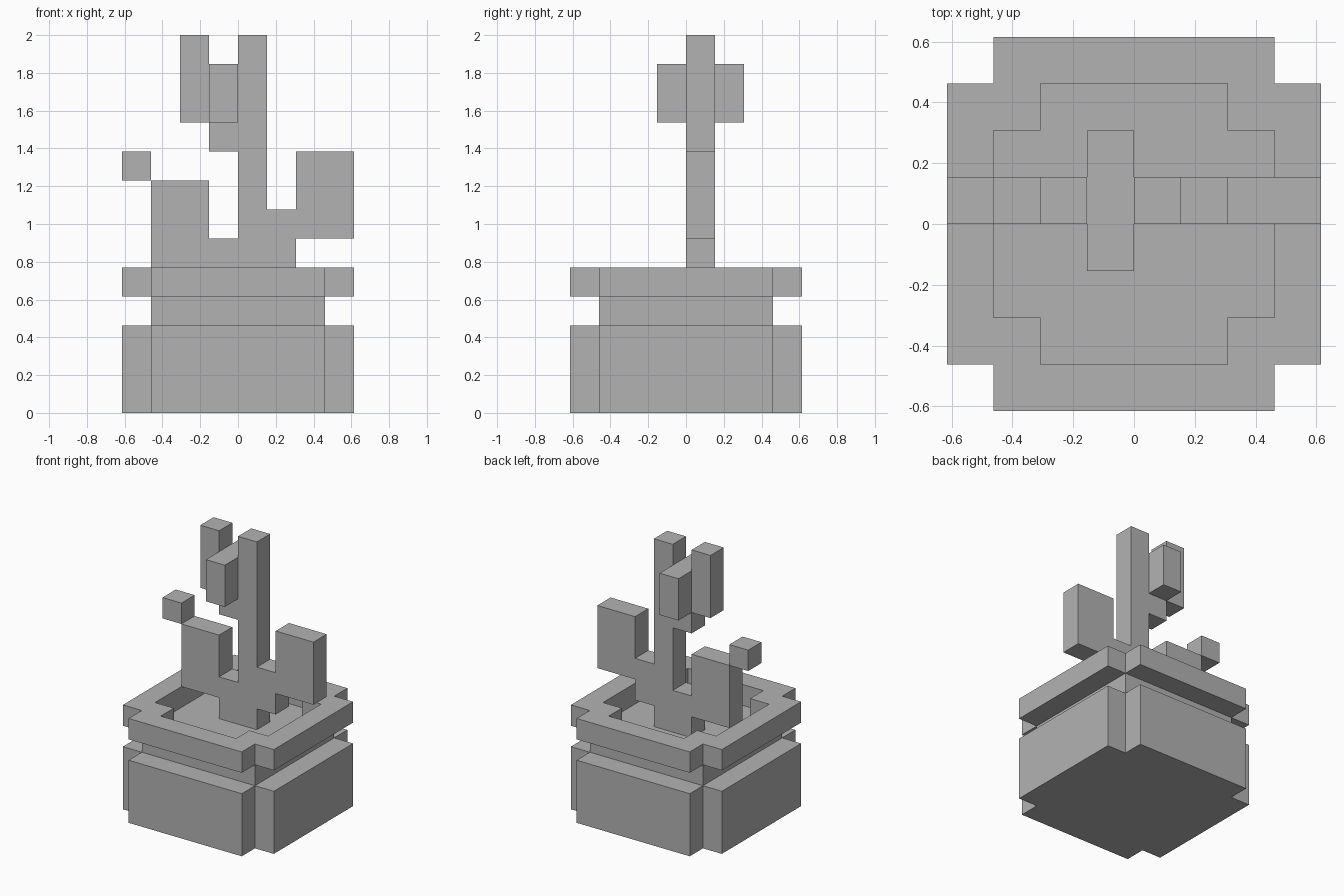
import bpy
import bmesh
from mathutils import Vector

U = 2 / 13  # edge length of one block

default_cube = bpy.data.objects.get("Cube")
if default_cube:
    bpy.data.objects.remove(default_cube, do_unlink=True)

grey = bpy.data.materials.new("plain grey")
grey.use_nodes = True
colour = (0.45, 0.45, 0.45, 1)
grey.diffuse_color = colour
grey.node_tree.nodes["Principled BSDF"].inputs["Base Color"].default_value = colour


def finish(name, bm):
    """Scale from blocks to units and link as a flat-shaded object."""
    bmesh.ops.scale(bm, vec=Vector((U, U, U)), verts=bm.verts)
    bmesh.ops.recalc_face_normals(bm, faces=bm.faces)
    mesh = bpy.data.meshes.new(name)
    bm.to_mesh(mesh)
    bm.free()
    mesh.materials.append(grey)
    obj = bpy.data.objects.new(name, mesh)
    bpy.context.collection.objects.link(obj)
    return obj


def prism(name, points, extrude):
    """Extrude a closed outline of 3D points along a vector."""
    bm = bmesh.new()
    face = bm.faces.new([bm.verts.new(p) for p in points])
    result = bmesh.ops.extrude_face_region(bm, geom=[face], use_keep_orig=True)
    moved = [v for v in result["geom"] if isinstance(v, bmesh.types.BMVert)]
    bmesh.ops.translate(bm, vec=Vector(extrude), verts=moved)
    return finish(name, bm)


def box(name, x, y, z):
    outline = [(x[0], y[0], z[0]), (x[1], y[0], z[0]),
               (x[1], y[1], z[0]), (x[0], y[1], z[0])]
    return prism(name, outline, (0, 0, z[1] - z[0]))


def notched(r, z):
    """Square outline of half width r with one block cut from each corner."""
    points = []
    x, y = 1, 0
    for _ in range(4):
        for a, b in ((r, r - 1), (r - 1, r - 1), (r - 1, r)):
            points.append((a * x - b * y, a * y + b * x, z))
        x, y = -y, x
    return points


def ring(name, outer, inner, z0, z1):
    """Hollow notched ring between two matching outlines."""
    bm = bmesh.new()
    loops = [[bm.verts.new(p) for p in notched(r, z)]
             for r, z in ((outer, z0), (outer, z1), (inner, z1), (inner, z0))]
    for a, b in zip(loops, loops[1:] + loops[:1]):
        for i in range(len(a)):
            j = (i + 1) % len(a)
            bm.faces.new((a[i], a[j], b[j], b[i]))
    return finish(name, bm)


# Pot: body, neck whose top is the soil, and open rim
prism("pot_body", notched(4, 0), (0, 0, 3))
box("pot_neck_and_soil", (-3, 3), (-3, 3), (3, 4))
ring("pot_rim", 4, 3, 4, 5)

# Plant: flat branching silhouette, one block thick
silhouette = [(-1, 4), (1, 4), (1, 5), (2, 5), (2, 6), (4, 6), (4, 9), (2, 9),
              (2, 7), (1, 7), (1, 13), (0, 13), (0, 6), (-1, 6), (-1, 8),
              (-3, 8), (-3, 5), (-1, 5)]
prism("plant_stem_and_branches", [(x, 0, z) for x, z in silhouette], (0, 1, 0))

# Upper side shoot and the tip by the left branch
box("shoot_stalk", (-1, 0), (0, 1), (9, 10))
box("shoot_cross_leaf", (-1, 0), (-1, 2), (10, 12))
box("shoot_outer_leaf", (-2, -1), (0, 1), (10, 13))
box("branch_tip", (-4, -3), (0, 1), (8, 9))
